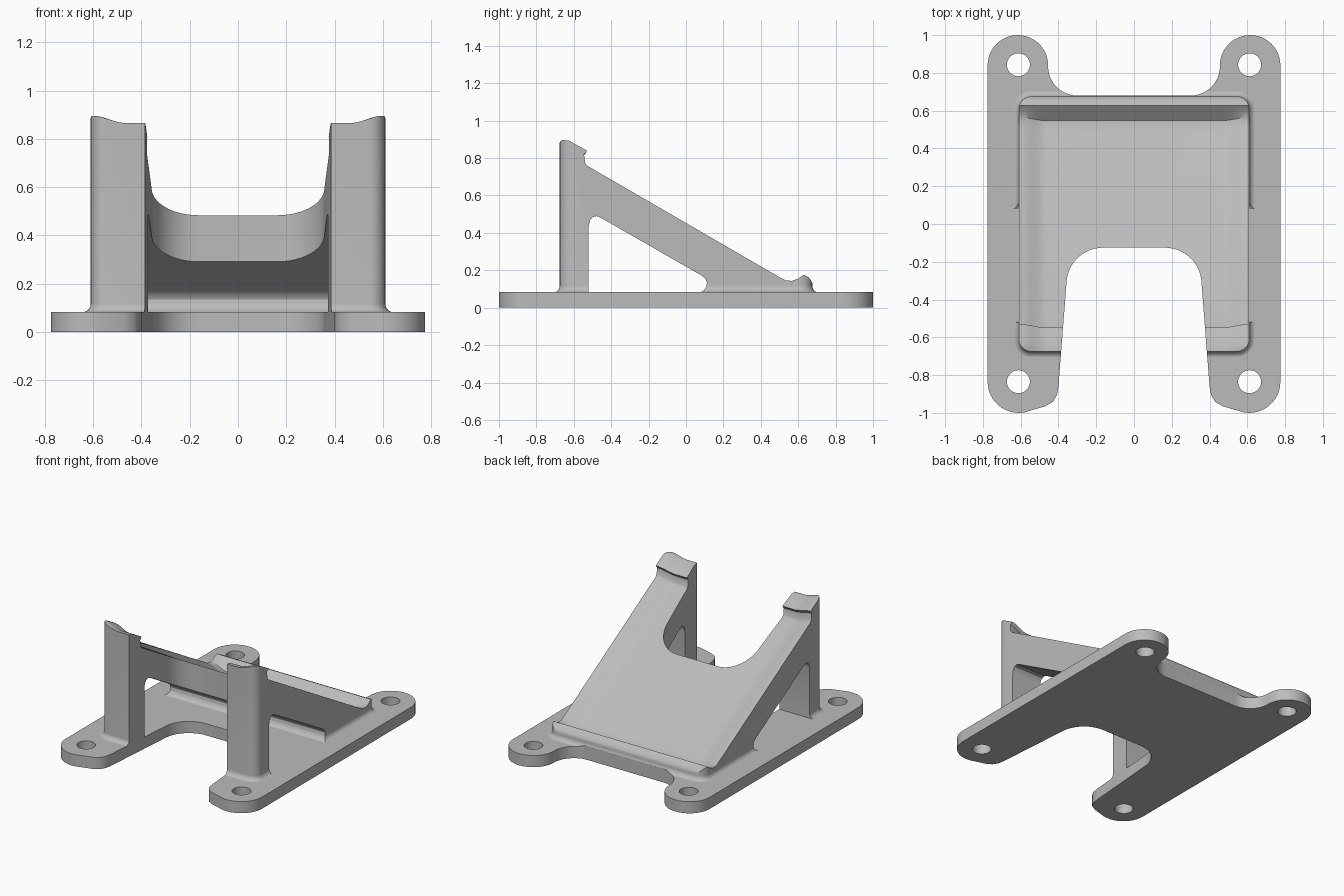
import bpy, bmesh
from math import sin, cos, radians, pi
from mathutils import Vector

if "Cube" in bpy.data.objects:
    bpy.data.objects.remove(bpy.data.objects["Cube"], do_unlink=True)

PLATE_TOP = 0.083
grey = bpy.data.materials.new("light grey")
grey.use_nodes = True
grey.diffuse_color = (0.5, 0.5, 0.5, 1)
grey.node_tree.nodes["Principled BSDF"].inputs["Base Color"].default_value = (0.5, 0.5, 0.5, 1)


def arc(cx, cy, r, start, end, steps=12):
    angles = [radians(start + (end - start) * i / steps) for i in range(steps + 1)]
    return [(cx + r * cos(a), cy + r * sin(a)) for a in angles]


def loft(name, rings):
    """Closed solid through rings of equal length, capped at both ends."""
    bm = bmesh.new()
    loops = [[bm.verts.new(p) for p in ring] for ring in rings]
    for a, b in zip(loops, loops[1:]):
        for i in range(len(a)):
            j = (i + 1) % len(a)
            bm.faces.new((a[i], a[j], b[j], b[i]))
    bm.faces.new(loops[0][::-1])
    bm.faces.new(loops[-1])
    bmesh.ops.recalc_face_normals(bm, faces=bm.faces)
    mesh = bpy.data.meshes.new(name)
    bm.to_mesh(mesh)
    bm.free()
    mesh.materials.append(grey)
    obj = bpy.data.objects.new(name, mesh)
    bpy.context.collection.objects.link(obj)
    return obj


def prism(name, outline, z0, z1):
    return loft(name, [[(x, y, z) for x, y in outline] for z in (z0, z1)])


def activate(obj):
    bpy.ops.object.select_all(action='DESELECT')
    obj.select_set(True)
    bpy.context.view_layer.objects.active = obj


def cut(obj, cutter, operation):
    mod = obj.modifiers.new("cut", 'BOOLEAN')
    mod.operation, mod.object, mod.solver = operation, cutter, 'EXACT'
    activate(obj)
    bpy.ops.object.modifier_apply(modifier=mod.name)
    bpy.data.objects.remove(cutter, do_unlink=True)


def smooth(obj):
    activate(obj)
    bpy.ops.object.shade_smooth_by_angle(angle=radians(30))


# Plate outline: right half from back to front, then mirrored
half = arc(0.30, 0.835, 0.155, -90, 0)
half += arc(0.615, 0.84, 0.16, 180, 0, 24)
half += arc(0.61, -0.835, 0.165, 0, -100)
half += [(0.47, -0.965), (0.43, -0.942), (0.408, -0.905), (0.40, -0.86)]
half += arc(0.163, -0.32, 0.195, 0, 90)
outline = half + [(-x, y) for x, y in reversed(half)]

# Base plate with four screw holes
plate = prism("base_plate", outline, 0, PLATE_TOP)
for side in (-1, 1):
    for y in (0.843, -0.835):
        hole = prism("hole_cutter", arc(side * 0.612, y, 0.061, 0, 348.75, 31), -0.1, 0.3)
        cut(plate, hole, 'DIFFERENCE')
smooth(plate)


# Sloped cradle: rounded column that flares where it meets the plate
def rounded_rect(hx, hy, r, z):
    pts = []
    for k, (sx, sy) in enumerate([(1, 1), (-1, 1), (-1, -1), (1, -1)]):
        pts += arc(sx * (hx - r), sy * (hy - r), r, 90 * k, 90 * k + 90, 8)
    return [(x, y, z) for x, y in pts]


FLARE = 0.035
rings = []
for i in range(7):
    a = i / 6 * pi / 2
    e = FLARE * (1 - sin(a))
    rings.append(rounded_rect(0.61 + e, 0.675 + e, 0.065 + e,
                              PLATE_TOP - 0.001 + FLARE * (1 - cos(a))))
rings.append(rounded_rect(0.61, 0.675, 0.065, 1.1))
cradle = loft("sloped_cradle", rings)

# Slope profile (y, z); the seat part sinks between the raised side edges
seat = [(-0.76, 0.885), (-0.66, 0.897), (-0.625, 0.893), (-0.53, 0.84), (-0.545, 0.82),
        (-0.54, 0.775), (-0.53, 0.76), (0.50, 0.163), (0.53, 0.147), (0.565, 0.143)]
lip = [(0.60, 0.155), (0.628, 0.176), (0.655, 0.163), (0.672, 0.14), (0.68, 0.12),
       (0.76, 0.10), (0.76, 0), (-0.76, 0)]
slope_normal = Vector((0.5, 0.866))


def sink(x):
    t = min(max((0.605 - abs(x)) / 0.14, 0), 1)
    return 0.036 * t * t * (3 - 2 * t)


edge = [0.7] + [0.605 - 0.14 * i / 10 for i in range(11)]
stations = [-x for x in edge] + edge[::-1]
sections = []
for x in stations:
    moved = [Vector(p) - slope_normal * sink(x) for p in seat]
    sections.append([(x, p[0], p[1]) for p in moved + lip])
cut(cradle, loft("slope_cutter", sections), 'INTERSECT')

# Trim to the plate outline, which also forms the front notch
cut(cradle, prism("outline_cutter", outline, -0.2, 1.5), 'INTERSECT')

# Triangular opening between the posts and the ramp
opening = [(-0.52, 0), (-0.52, 0.44), (-0.513, 0.468), (-0.498, 0.485), (-0.477, 0.49),
           (-0.452, 0.479), (0.085, 0.171), (0.104, 0.155), (0.112, 0.135),
           (0.108, 0.112), (0.098, 0.095), (0.08, 0.083), (0.08, 0)]
cut(cradle, loft("opening_cutter", [[(x, y, z) for y, z in opening] for x in (-0.8, 0.8)]),
    'DIFFERENCE')
smooth(cradle)
